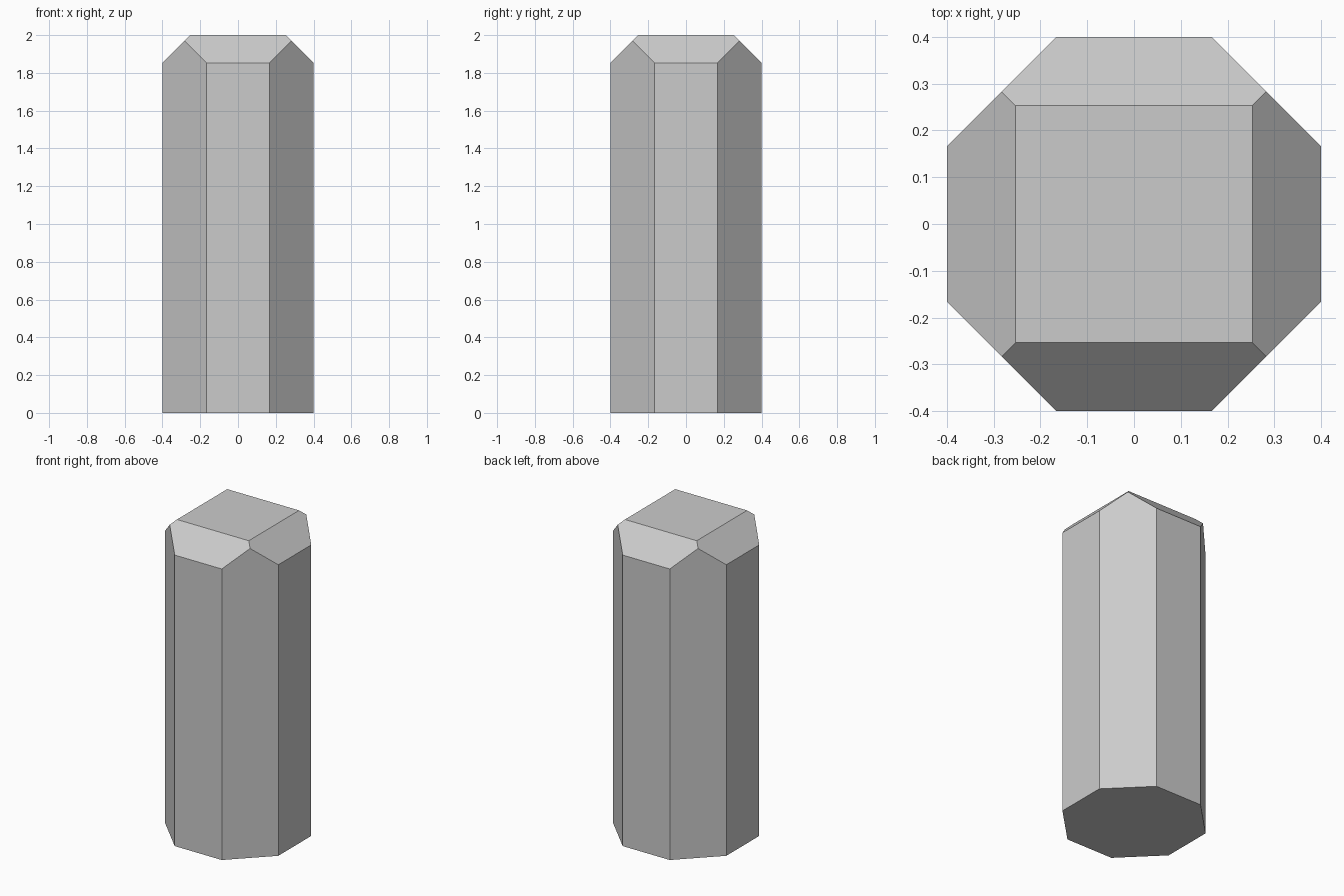
import bpy, bmesh
from math import pi, cos
from mathutils import Matrix, Vector

if "Cube" in bpy.data.objects:
    bpy.data.objects.remove(bpy.data.objects["Cube"])

HEIGHT = 2.0
APOTHEM = 0.4       # centre to flat side
TOP_HALF = 0.253    # half width of the square top

# Octagonal column with flats facing the axes
bm = bmesh.new()
radius = APOTHEM / cos(pi / 8)
bmesh.ops.create_cone(bm, cap_ends=True, segments=8, radius1=radius, radius2=radius, depth=HEIGHT,
                      matrix=Matrix.Translation((0, 0, HEIGHT / 2)) @ Matrix.Rotation(pi / 8, 4, 'Z'))

# Four 45 degree bevel cuts around the top
for x, y in ((1, 0), (0, 1), (-1, 0), (0, -1)):
    cut = bmesh.ops.bisect_plane(bm, geom=bm.verts[:] + bm.edges[:] + bm.faces[:], dist=1e-5,
                                 plane_co=Vector((x * TOP_HALF, y * TOP_HALF, HEIGHT)),
                                 plane_no=Vector((x, y, 1)).normalized(), clear_outer=True)
    rim = [e for e in bm.edges if e.is_boundary]
    bmesh.ops.contextual_create(bm, geom=rim)

bmesh.ops.recalc_face_normals(bm, faces=bm.faces[:])
mesh = bpy.data.meshes.new("bevelled_post")
bm.to_mesh(mesh)
bm.free()
bpy.context.collection.objects.link(bpy.data.objects.new("bevelled_post", mesh))
